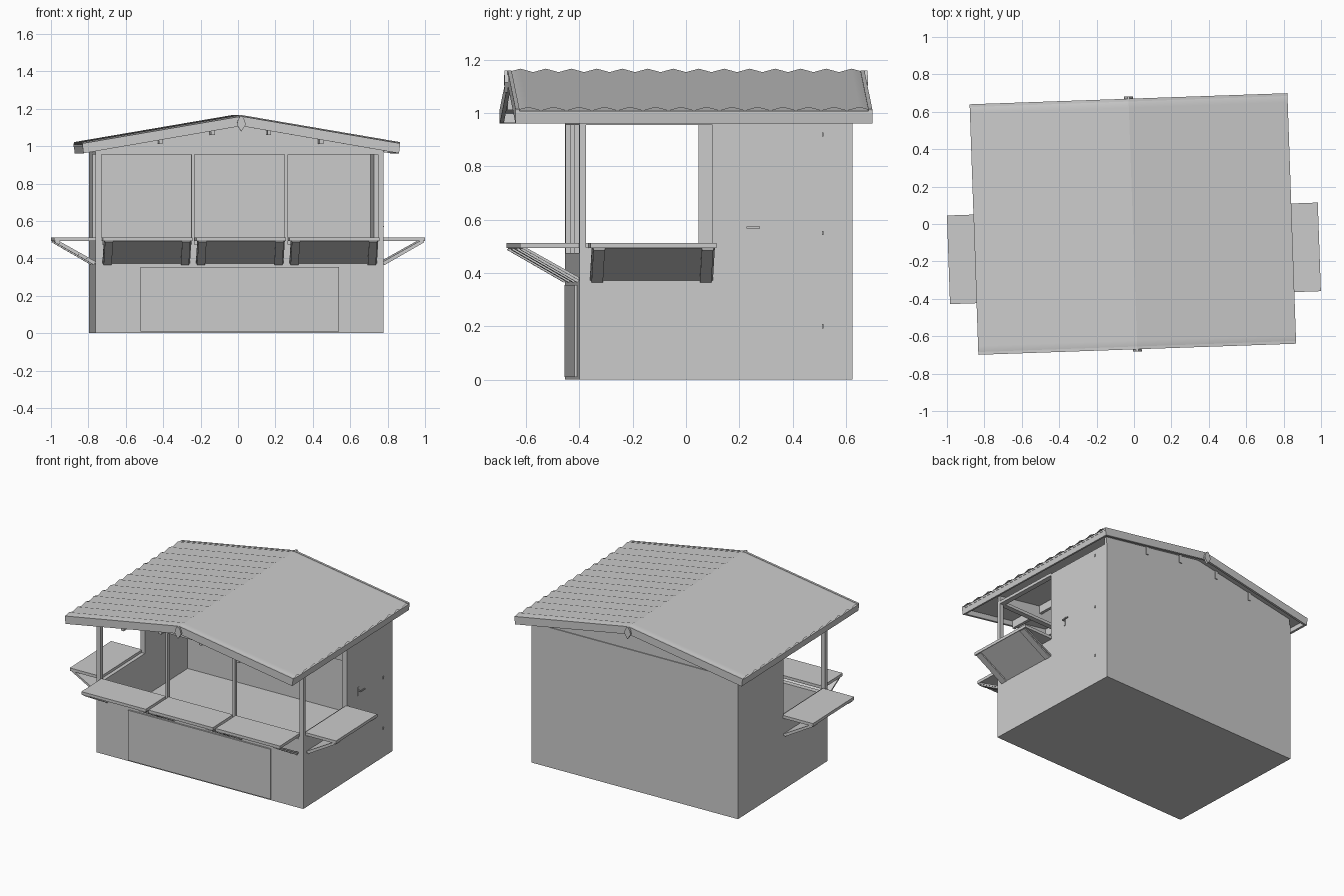
import bpy, bmesh, math
from mathutils import Matrix, Vector

if "Cube" in bpy.data.objects:
    bpy.data.objects.remove(bpy.data.objects["Cube"])

# The whole stall is turned slightly about z
WORLD = Matrix.Translation((-0.006, 0, 0)) @ Matrix.Rotation(math.radians(2), 4, 'Z')

grey = bpy.data.materials.new("plain_grey")
grey.diffuse_color = (0.6, 0.6, 0.6, 1)
grey.use_nodes = True
grey.node_tree.nodes["Principled BSDF"].inputs["Base Color"].default_value = grey.diffuse_color


def finish(name, bm, local=Matrix.Identity(4), smooth=False):
    bmesh.ops.recalc_face_normals(bm, faces=bm.faces)
    bm.transform(WORLD @ local)
    me = bpy.data.meshes.new(name)
    for f in bm.faces:
        f.smooth = smooth
    bm.to_mesh(me)
    bm.free()
    me.materials.append(grey)
    ob = bpy.data.objects.new(name, me)
    bpy.context.collection.objects.link(ob)
    return ob


def prism(name, pts, axis, a, b, local=Matrix.Identity(4)):
    """Extrude a 2D profile along x, y or z from a to b."""
    bm = bmesh.new()
    put = {'x': lambda p, t: (t, p[0], p[1]),
           'y': lambda p, t: (p[0], t, p[1]),
           'z': lambda p, t: (p[0], p[1], t)}[axis]
    lo = [bm.verts.new(put(p, a)) for p in pts]
    hi = [bm.verts.new(put(p, b)) for p in pts]
    bm.faces.new(lo)
    bm.faces.new(hi[::-1])
    n = len(pts)
    for i in range(n):
        bm.faces.new((lo[i], hi[i], hi[(i + 1) % n], lo[(i + 1) % n]))
    return finish(name, bm, local)


def box(name, x0, x1, y0, y1, z0, z1, local=Matrix.Identity(4)):
    return prism(name, [(x0, y0), (x1, y0), (x1, y1), (x0, y1)], 'z', z0, z1, local)


HW, YF, YB, YO = 0.77, -0.427, 0.598, 0.073   # body half width, front, back, opening end
T, SILL, TOP = 0.035, 0.495, 0.965
RX, RY = 0.85, 0.67                           # roof half sizes
SLOPE = 0.145 / RX


def roof_z(x):
    return 1.153 - SLOPE * abs(x)


# Body: raised floor block, walls, gables
box("floor", -HW + T, HW - T, YF + T, YB - T, 0, 0.2)
box("back_wall", -HW, HW, YB - T, YB, 0, TOP)
box("front_wall", -HW + T, HW - T, YF, YF + T, 0, 0.475)
for s, side in ((-1, "left"), (1, "right")):
    prism(side + "_wall", [(YF, 0), (YB - T, 0), (YB - T, TOP), (YO, TOP), (YO, SILL), (YF, SILL)],
          'x', s * HW, s * (HW - T))
    box(side + "_header", s * (HW - T), s * HW, YF, YO, 0.955, TOP + 0.01)
box("front_header", -HW + T, HW - T, YF, YF + T, 0.955, TOP + 0.01)
gable = [(-HW, TOP), (HW, TOP), (HW, roof_z(HW) - 0.012), (0, 1.138), (-HW, roof_z(HW) - 0.012)]
prism("front_gable", gable, 'y', YF + 0.005, YF + 0.025)
prism("back_gable", gable, 'y', YB - 0.025, YB - 0.006)

# Sign boards: outside on the front, inside on the back wall
box("front_panel", -0.53, 0.53, YF - 0.01, YF, 0.01, 0.355)
box("inner_back_panel", -0.53, 0.53, YB - T - 0.008, YB - T, 0.55, 0.9)

# Front posts
for i, x in enumerate((-0.755, -0.25, 0.25, 0.755)):
    w = 0.015 if i in (0, 3) else 0.009
    box(f"post_{i + 1}", x - w, x + w, YF, YF + 0.025, 0.47, TOP)


# Folding shelves, each with a slanted support board and two brackets
def shelf(name, w, local):
    h = w / 2
    box(name, -h, h, -0.222, 0.01, 0.493, 0.513, local)
    prism(name + "_support", [(-0.215, 0.493), (0, 0.372), (0, 0.384), (-0.195, 0.493)],
          'x', -h + 0.006, h - 0.006, local)
    for s in (-1, 1):
        prism(name + "_bracket", [(-0.22, 0.487), (-0.215, 0.493), (0, 0.372), (-0.006, 0.364)],
              'x', s * (h - 0.055), s * (h - 0.012), local)


for i in (-1, 0, 1):
    shelf(f"front_shelf_{i + 2}", 0.48, Matrix.Translation((i * 0.5, YF, 0)))
for s, side in ((-1, "left"), (1, "right")):
    shelf(side + "_shelf", 0.474,
          Matrix.Translation((s * HW, -0.157, 0)) @ Matrix.Rotation(s * math.pi / 2, 4, 'Z'))

# Roof: corrugated sheets over a thin deck, with edge boards and purlins
WAVES = 14
for s, side in ((-1, "left"), (1, "right")):
    bm = bmesh.new()
    prev = None
    for k in range(2 * WAVES + 1):
        y = -RY + k * RY / WAVES
        lift = 0.014 if k % 2 else 0.001
        pair = [bm.verts.new((s * x, y, roof_z(x) + lift)) for x in (0, RX)]
        if prev:
            bm.faces.new((prev[0], prev[1], pair[1], pair[0]))
        prev = pair
    sheet = finish(side + "_roof_sheet", bm, smooth=True)
    if sum(p.normal.z for p in sheet.data.polygons) < 0:
        sheet.data.flip_normals()
    e = roof_z(RX)
    prism(side + "_roof_deck", [(0, 1.153), (s * RX, e), (s * RX, e - 0.012), (0, 1.141)],
          'y', -RY, RY)
    prism(side + "_eave_board", [(s * RX, e), (s * (RX - 0.006), 0.962), (s * (RX - 0.02), 0.964),
                                 (s * (RX - 0.014), e)], 'y', -RY, RY)
    for end, ys in (("front", -1), ("back", 1)):
        prism(f"{side}_{end}_barge_board",
              [(0, 1.16), (s * RX, e + 0.007), (s * (RX - 0.006), 0.962), (0, 1.108)],
              'y', ys * RY, ys * (RY - 0.015))
    for x in (0.15, 0.43):
        z = roof_z(x) - 0.012
        box(side + "_purlin", s * x - 0.01, s * x + 0.01, -RY + 0.015, YB, z - 0.055, z)

# Diamond ornaments at both ridge ends
diamond = [(0, 1.078), (0.024, 1.115), (0.018, 1.14), (0.006, 1.16),
           (-0.006, 1.16), (-0.018, 1.14), (-0.024, 1.115)]
for end, ys in (("front", -1), ("back", 1)):
    prism(end + "_ridge_ornament", diamond, 'y', ys * (RY - 0.002), ys * (RY + 0.012))

# Door fittings on the right wall
box("door_handle_plate", HW, HW + 0.004, 0.195, 0.209, 0.535, 0.595)
box("door_handle_stem", HW, HW + 0.022, 0.2, 0.207, 0.567, 0.574)
box("door_handle_lever", HW + 0.016, HW + 0.023, 0.2, 0.25, 0.567, 0.574)
for i, z in enumerate((0.2, 0.55, 0.92)):
    box(f"door_hinge_{i + 1}", HW, HW + 0.006, 0.484, 0.49, z - 0.008, z + 0.008)
